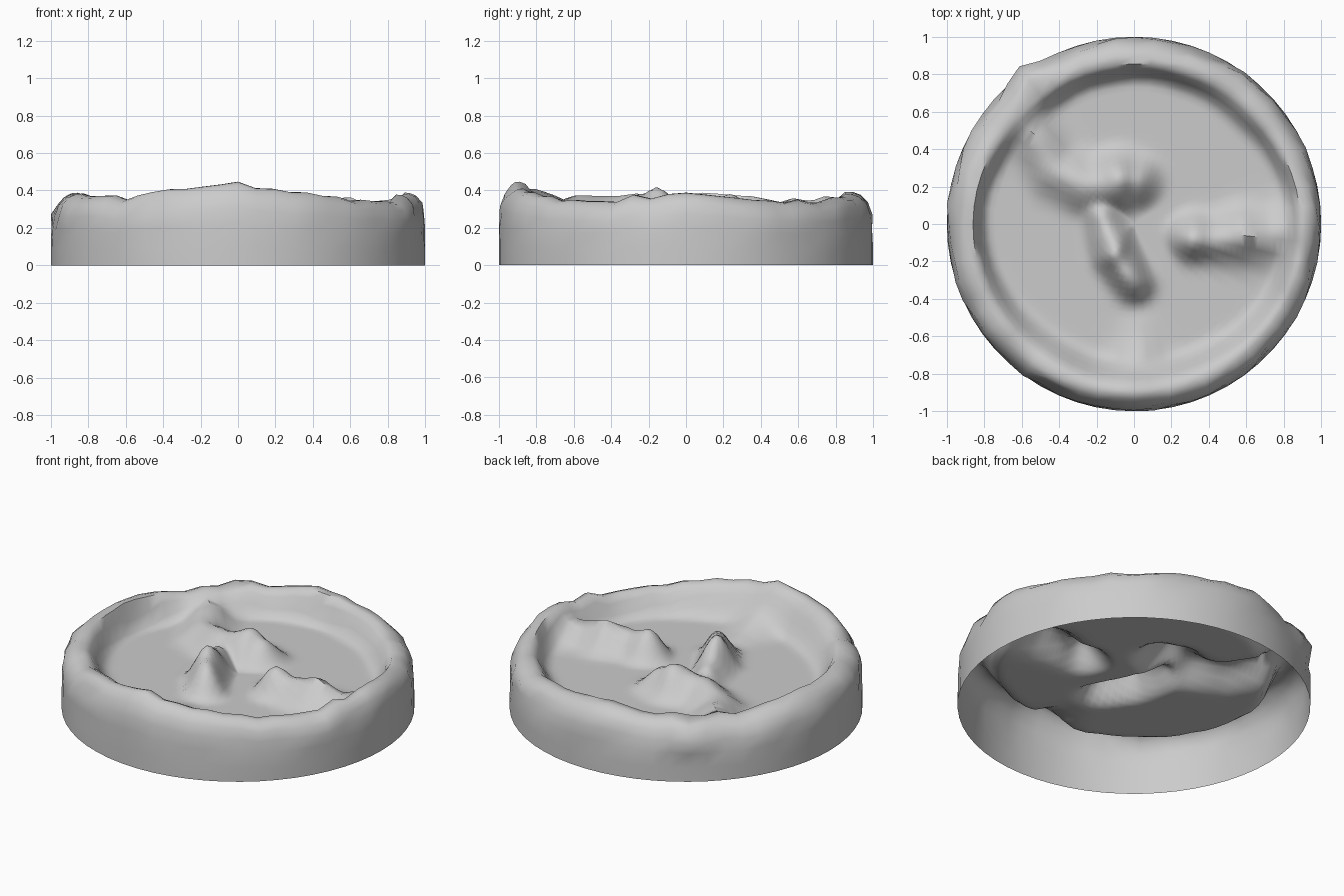
import bpy, bmesh, math
from mathutils import Vector, noise

if "Cube" in bpy.data.objects:
    bpy.data.objects.remove(bpy.data.objects["Cube"])

SEG, FLOOR = 60, 0.205

# Rim crest height, inner foot radius (every 15 degrees from +x), crest radius (every 45)
CREST = [.39, .36, .34, .34, .36, .37, .38, .37, .35, .35, .36, .37,
         .38, .38, .37, .37, .38, .41, .44, .40, .37, .35, .34, .36]
FOOT = [.79, .81, .78, .73, .75, .76, .76, .76, .73, .69, .73, .80,
        .80, .77, .73, .70, .69, .71, .66, .70, .73, .77, .79, .79]
CREST_R = [.89, .87, .855, .85, .86, .87, .89, .88]

# Ridges crossing the floor: (x, y, height above floor, half width)
RIDGES = [
    [(-.68, .60, .13, .16), (-.54, .49, .14, .16), (-.43, .29, .11, .19),
     (-.25, .20, .13, .20), (-.09, .23, .18, .22), (.00, .23, .13, .19)],
    [(-.17, .04, .11, .14), (-.10, -.16, .21, .16), (.00, -.32, .15, .14)],
    [(.32, -.07, .18, .17), (.42, -.08, .13, .16), (.58, -.06, .17, .19),
     (.74, -.07, .12, .17), (.90, .00, .17, .16)],
    [(.02, -.58, .03, .12), (.03, -.75, .12, .17), (.02, -.92, .22, .16)],
]


def ease(t):
    t = min(max(t, 0), 1)
    return t * t * (3 - 2 * t)


def around(table, a):
    f = (a / math.tau * len(table)) % len(table)
    i = int(f)
    t = ease(f - i)
    return table[i] * (1 - t) + table[(i + 1) % len(table)] * t


def ridge_height(x, y):
    best = 0
    v = Vector((x, y))
    for path in RIDGES:
        for p, q in zip(path, path[1:]):
            a, d = Vector(p[:2]), Vector(q[:2]) - Vector(p[:2])
            t = min(max((v - a).dot(d) / d.length_squared, 0), 1)
            dist = (v - a - d * t).length
            h = p[2] + (q[2] - p[2]) * t
            w = p[3] + (q[3] - p[3]) * t
            best = max(best, h * ease(1 - dist / w))
    return best


def lump(x, y, z, scale):
    return noise.noise(Vector((x * scale + 3.1, y * scale + 1.7, z * scale)))


def crest_height(a):
    return around(CREST, a) + .03 * lump(math.cos(a), math.sin(a), 0, 7)


def wall_point(a, inward, f, rough):
    # f runs up the wall to the local crest height; a bulge sticks out back left
    x, y = math.cos(a), math.sin(a)
    r = 1 - inward * (1 - around(CREST_R, a)) + rough * lump(x, y, f, 6)
    r += .05 * ease(1 - abs(a - math.radians(126)) / .16) * ease((f - .4) * 3)
    r = min(r, 1 / max(abs(x), abs(y)))
    return Vector((x * r, y * r, f * crest_height(a)))


def ground_point(a, part):
    top = around(CREST_R, a)
    r = top * part
    x, y = r * math.cos(a), r * math.sin(a)
    foot = around(FOOT, a) + .03 * lump(math.cos(a), math.sin(a), 5, 6)
    rise = ease((r - foot) / (top - foot)) * (crest_height(a) - FLOOR)
    ridge = ridge_height(x, y) * (1 + .2 * lump(x, y, 0, 8))
    return Vector((x, y, FLOOR + max(rise, ridge)))


# Open-bottomed dish: outer wall, rolled rim and ridged floor in one skin
bm = bmesh.new()
angles = [math.tau * i / SEG for i in range(SEG)]
rings = []
for inward, f, rough in [(0, 0, 0), (0, .25, 0), (.02, .5, .01), (.07, .7, .025),
                         (.24, .86, .03), (.5, .96, .025), (.75, .995, .015)]:
    rings.append([bm.verts.new(wall_point(a, inward, f, rough)) for a in angles])
for k in range(28, 0, -1):
    rings.append([bm.verts.new(ground_point(a, k / 28)) for a in angles])
for low, high in zip(rings, rings[1:]):
    for i in range(SEG):
        j = (i + 1) % SEG
        bm.faces.new((low[i], low[j], high[j], high[i]))
centre = bm.verts.new(ground_point(0, 0))
for i in range(SEG):
    bm.faces.new((rings[-1][i], rings[-1][(i + 1) % SEG], centre))

# Soften the ridges
ground = [v for ring in rings[9:] for v in ring]
bmesh.ops.smooth_vert(bm, verts=ground, factor=.5, use_axis_z=True)

mesh = bpy.data.meshes.new("ridged_dish")
bm.to_mesh(mesh)
bm.free()
dish = bpy.data.objects.new("ridged_dish", mesh)
bpy.context.collection.objects.link(dish)
bpy.context.view_layer.objects.active = dish
dish.select_set(True)
bpy.ops.object.shade_smooth_by_angle(angle=math.radians(60))
